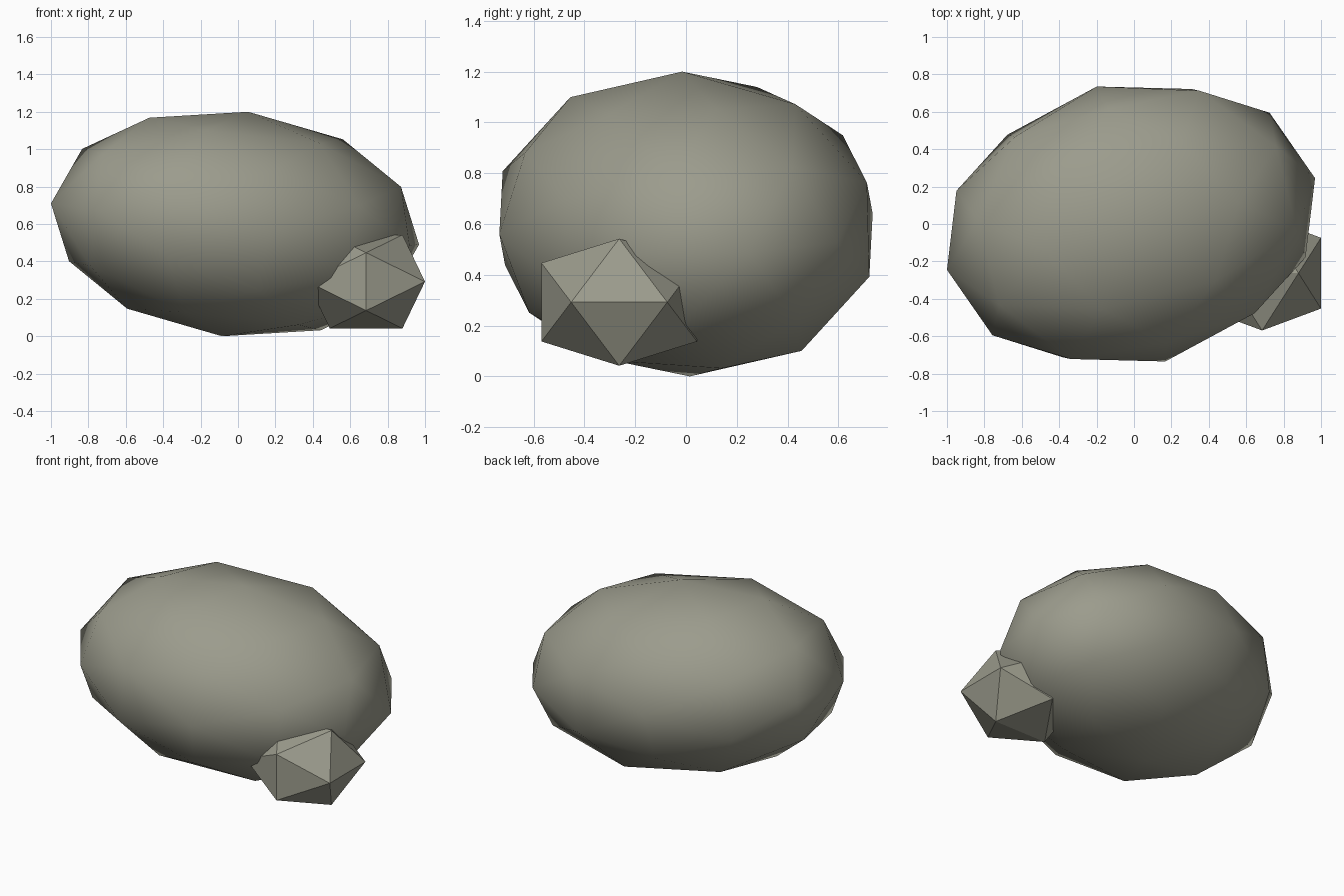
import bpy, bmesh, math
from mathutils import Matrix, Vector

if "Cube" in bpy.data.objects:
    bpy.data.objects.remove(bpy.data.objects["Cube"])

stone = bpy.data.materials.new("grey_stone")
stone.diffuse_color = (0.33, 0.33, 0.265, 1.0)
stone.use_nodes = True
stone.node_tree.nodes["Principled BSDF"].inputs["Base Color"].default_value = stone.diffuse_color


def make_rock(name, subdivisions, axes, centre, smooth):
    """Icosphere stretched along three given half-axes."""
    # Turn the sphere so that an edge midpoint lies on each axis
    turn = Matrix.Rotation(-math.atan(2 / (1 + math.sqrt(5))), 4, 'Y')
    stretch = Matrix([Vector(a) for a in axes]).transposed().to_4x4()
    bm = bmesh.new()
    bmesh.ops.create_icosphere(bm, subdivisions=subdivisions, radius=1.0)
    bmesh.ops.transform(bm, matrix=Matrix.Translation(centre) @ stretch @ turn,
                        verts=bm.verts)
    bmesh.ops.recalc_face_normals(bm, faces=bm.faces)
    for face in bm.faces:
        face.smooth = smooth
    mesh = bpy.data.meshes.new(name)
    bm.to_mesh(mesh)
    bm.free()
    mesh.materials.append(stone)
    obj = bpy.data.objects.new(name, mesh)
    bpy.context.collection.objects.link(obj)
    return obj


# Large smooth boulder, slightly turned and tilted
make_rock("boulder", 2,
          [(0.984, 0.245, -0.11), (-0.183, 0.735, 0.04), (0.07, -0.015, 0.60)],
          (-0.016, 0.0, 0.60), True)

# Small faceted stone at the front right
make_rock("small_stone", 1,
          [(0.37, 0, 0), (0, 0.36, 0), (0, 0, 0.294)],
          (0.685, -0.263, 0.292), False)
